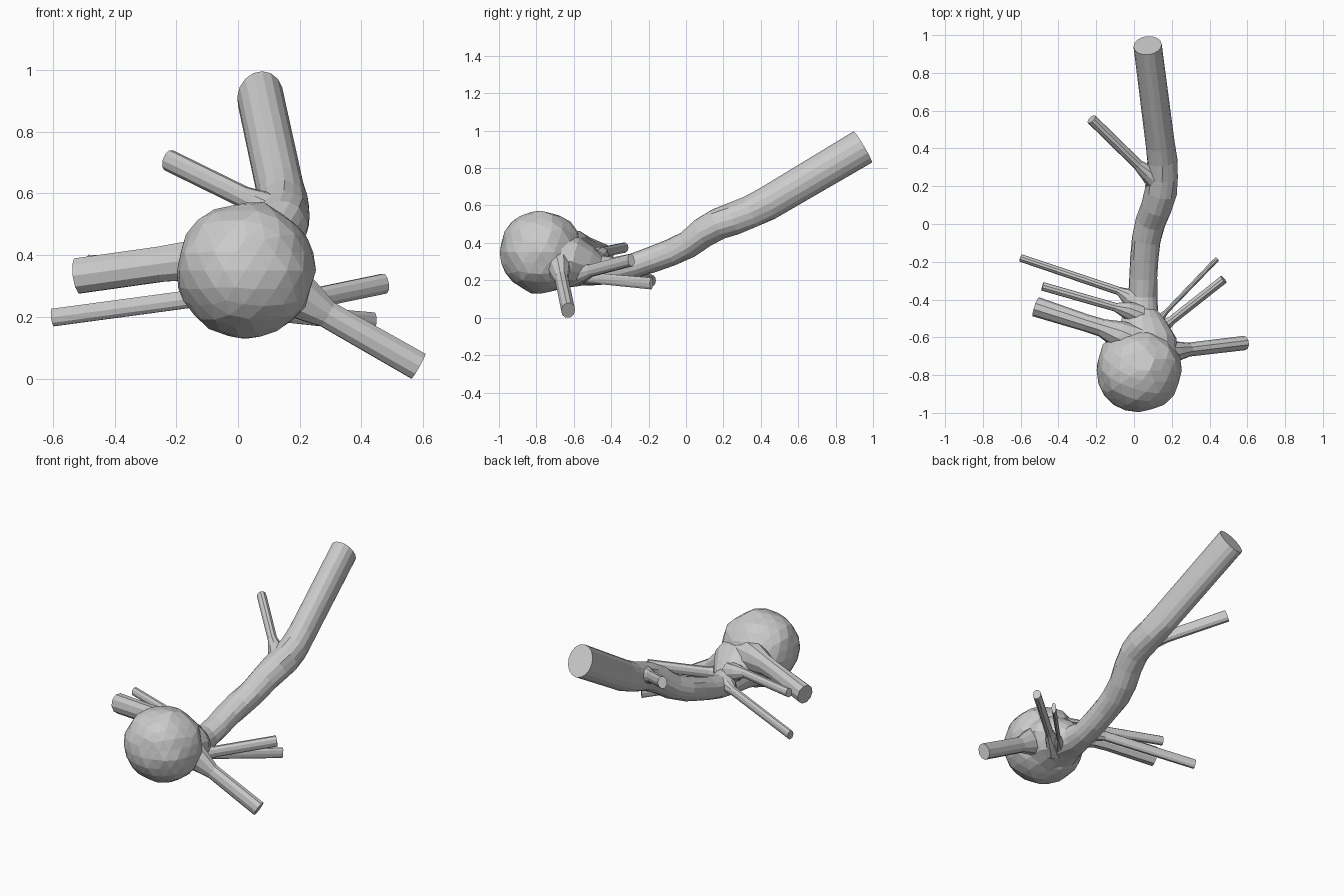
import bpy, bmesh, math, random
from mathutils import Vector, noise

random.seed(4)


def finish(name, bm):
    bmesh.ops.recalc_face_normals(bm, faces=bm.faces)
    me = bpy.data.meshes.new(name)
    bm.to_mesh(me)
    bm.free()
    ob = bpy.data.objects.new(name, me)
    bpy.context.collection.objects.link(ob)
    return ob


def tube(name, pts, sides, rough=0.0):
    """Closed tube through (x, y, z, side radius, upright radius) stations."""
    bm = bmesh.new()
    ctr = [Vector(p[:3]) for p in pts]
    rings = []
    for i, p in enumerate(pts):
        t = (ctr[min(i + 1, len(pts) - 1)] - ctr[max(i - 1, 0)]).normalized()
        side = t.cross(Vector((0, 0, 1))).normalized()
        up = side.cross(t)
        inner = rough if 0 < i < len(pts) - 2 else 0
        ring = []
        for k in range(sides):
            a = math.tau * k / sides
            j = 1 + random.uniform(-inner, inner)
            ring.append(bm.verts.new(ctr[i] + side * math.cos(a) * p[3] * j + up * math.sin(a) * p[4] * j))
        rings.append(ring)
    for a, b in zip(rings, rings[1:]):
        for k in range(sides):
            n = (k + 1) % sides
            bm.faces.new((a[k], a[n], b[n], b[k]))
    bm.faces.new(rings[0])
    bm.faces.new(rings[-1])
    return finish(name, bm)


# Bulging sac with a slightly lumpy low-poly surface
bm = bmesh.new()
bmesh.ops.create_icosphere(bm, subdivisions=3, radius=1)
for v in bm.verts:
    k = 1 + 0.06 * noise.noise(v.co * 2.2 + Vector((3, 1, 7)))
    v.co = Vector((0.025 + 0.226 * k * v.co.x, -0.775 + 0.223 * k * v.co.y, 0.358 + 0.221 * k * v.co.z))
sac = finish("vessel_with_sac", bm)

# Main vessel, from inside the sac to the cut far end
main = tube("main_vessel", [
    (0.04, -0.70, 0.32, 0.19, 0.17), (0.05, -0.60, 0.305, 0.17, 0.14),
    (0.045, -0.53, 0.28, 0.125, 0.11), (0.04, -0.46, 0.26, 0.09, 0.08),
    (0.045, -0.38, 0.262, 0.077, 0.068), (0.05, -0.28, 0.285, 0.076, 0.067),
    (0.055, -0.18, 0.32, 0.077, 0.07), (0.065, -0.08, 0.355, 0.078, 0.072),
    (0.09, 0.01, 0.40, 0.08, 0.074), (0.12, 0.09, 0.46, 0.081, 0.08),
    (0.142, 0.17, 0.507, 0.083, 0.083), (0.15, 0.25, 0.535, 0.084, 0.086),
    (0.149, 0.34, 0.57, 0.081, 0.088), (0.138, 0.43, 0.615, 0.077, 0.091),
    (0.072, 0.945, 0.92, 0.075, 0.097)], 16, 0.04)

# Side branches: flared root, straight stem, cut tip
branches = {
    "upper_left_branch": [(0.12, 0.24, 0.545, 0.07, 0.06), (0.065, 0.275, 0.575, 0.042, 0.045),
                          (0.02, 0.315, 0.595, 0.028, 0.036), (-0.225, 0.555, 0.715, 0.028, 0.036)],
    "long_left_branch": [(0.02, -0.41, 0.28, 0.07, 0.05), (-0.03, -0.385, 0.28, 0.045, 0.04),
                         (-0.08, -0.355, 0.275, 0.022, 0.03), (-0.60, -0.18, 0.205, 0.02, 0.03)],
    "short_left_branch": [(0.02, -0.48, 0.31, 0.06, 0.07), (-0.04, -0.455, 0.345, 0.045, 0.045),
                          (-0.10, -0.44, 0.36, 0.023, 0.028), (-0.485, -0.33, 0.382, 0.023, 0.028)],
    "thick_left_branch": [(0.03, -0.64, 0.37, 0.10, 0.11), (-0.08, -0.585, 0.39, 0.075, 0.085),
                          (-0.17, -0.55, 0.388, 0.048, 0.065), (-0.25, -0.525, 0.378, 0.046, 0.06),
                          (-0.52, -0.438, 0.34, 0.053, 0.06)],
    "lower_right_branch": [(0.13, -0.69, 0.31, 0.08, 0.10), (0.22, -0.675, 0.26, 0.055, 0.07),
                           (0.29, -0.665, 0.215, 0.037, 0.046), (0.585, -0.63, 0.047, 0.038, 0.048)],
    "middle_right_branch": [(0.08, -0.60, 0.24, 0.07, 0.07), (0.14, -0.555, 0.245, 0.04, 0.05),
                            (0.20, -0.51, 0.258, 0.023, 0.034), (0.475, -0.293, 0.315, 0.023, 0.034)],
    "thin_right_branch": [(0.06, -0.57, 0.23, 0.06, 0.05), (0.12, -0.52, 0.225, 0.03, 0.035),
                          (0.17, -0.465, 0.216, 0.012, 0.03), (0.44, -0.185, 0.19, 0.013, 0.033)],
}
parts = [main] + [tube(n, p, 10) for n, p in branches.items()]

# Fuse everything into one skin
for part in parts:
    m = sac.modifiers.new("fuse_" + part.name, 'BOOLEAN')
    m.operation = 'UNION'
    m.solver = 'EXACT'
    m.object = part
bpy.context.view_layer.objects.active = sac
sac.select_set(True)
for m in list(sac.modifiers):
    bpy.ops.object.modifier_apply(modifier=m.name)
for part in parts:
    bpy.data.objects.remove(part)

# Stand on the ground
low = min(v.co.z for v in sac.data.vertices)
for v in sac.data.vertices:
    v.co.z -= low
